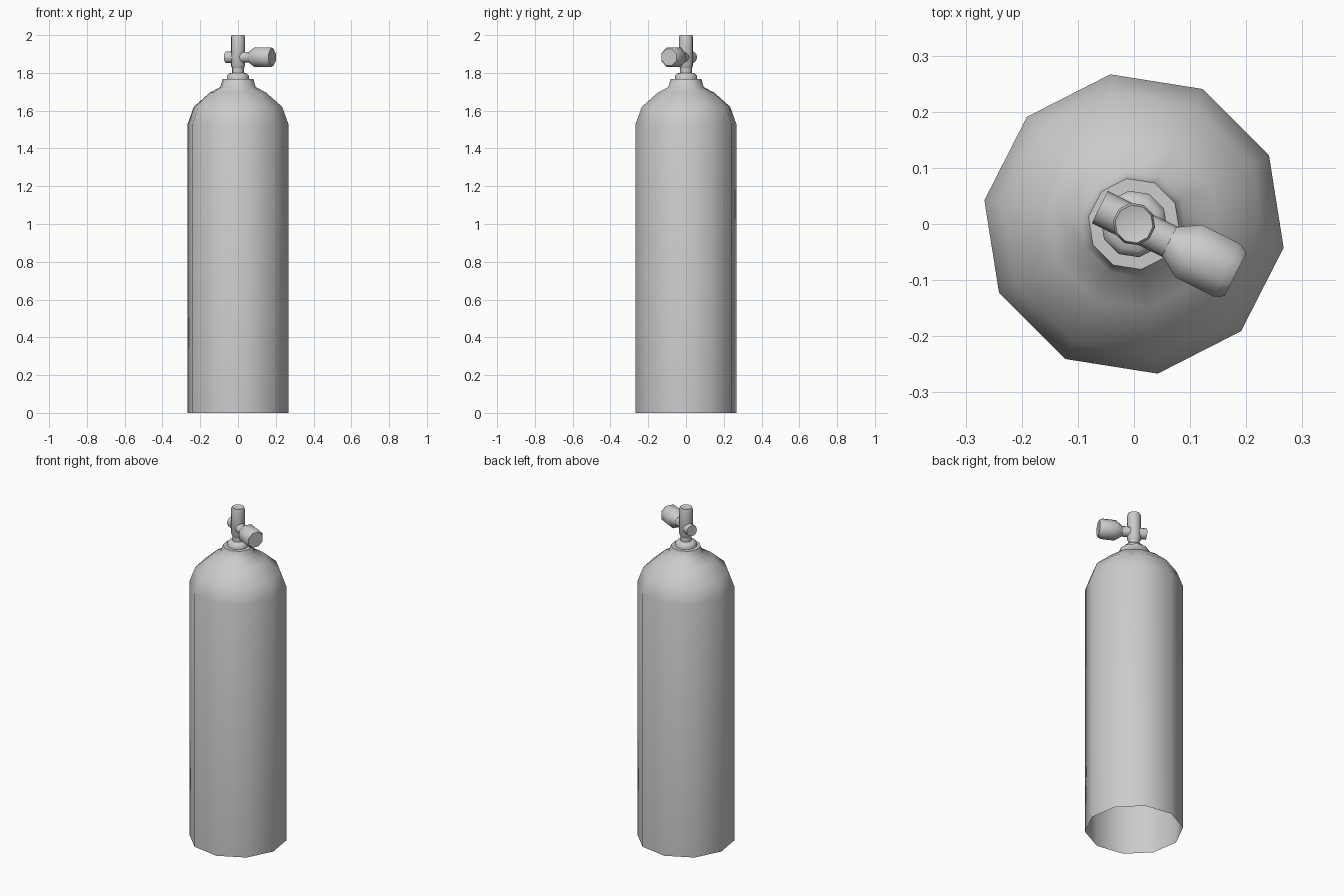
import bpy, bmesh, math
from mathutils import Matrix, Vector

if "Cube" in bpy.data.objects:
    bpy.data.objects.remove(bpy.data.objects["Cube"])


def lathe(name, profile, sides, phase=0.0, matrix=None):
    """Revolve (radius, height) points around z; radius 0 becomes a pole."""
    bm = bmesh.new()
    rings = []
    for r, h in profile:
        if r == 0:
            rings.append([bm.verts.new((0, 0, h))] * sides)
        else:
            rings.append([bm.verts.new((r * math.cos(phase + 2 * math.pi * i / sides),
                                        r * math.sin(phase + 2 * math.pi * i / sides), h))
                          for i in range(sides)])
    for a, b in zip(rings, rings[1:]):
        for i in range(sides):
            j = (i + 1) % sides
            corners = list(dict.fromkeys((a[i], a[j], b[j], b[i])))
            bm.faces.new(corners)
    if matrix:
        bm.transform(matrix)
    mesh = bpy.data.meshes.new(name)
    bm.to_mesh(mesh)
    bm.free()
    obj = bpy.data.objects.new(name, mesh)
    bpy.context.collection.objects.link(obj)
    bpy.ops.object.select_all(action='DESELECT')
    obj.select_set(True)
    bpy.context.view_layer.objects.active = obj
    bpy.ops.object.shade_smooth_by_angle(angle=math.radians(46))
    return obj


phase = math.radians(27)

# Open-bottomed ten-sided cylinder with a domed shoulder and raised neck
lathe("tank_body", [(0.27, 0), (0.27, 1.53), (0.237, 1.62), (0.152, 1.695),
                    (0.095, 1.725), (0.082, 1.768), (0.0, 1.77)], 10, phase)

# Stepped collar and valve neck
lathe("neck_collar", [(0.06, 1.765), (0.06, 1.785), (0.048, 1.797),
                      (0.031, 1.80), (0.031, 1.83)], 10, phase)

# Upright valve post with a slightly dished top
lathe("valve_post", [(0, 1.825), (0.031, 1.825), (0.038, 1.838), (0.038, 1.988),
                     (0.034, 2.0), (0, 1.99)], 10, phase)

# Side stem and hand knob share one horizontal axis
axis = Vector((math.cos(math.radians(-26.4)), math.sin(math.radians(-26.4)), 0))
side = Matrix.Translation((0, 0, 1.883)) @ axis.to_track_quat('Z', 'Y').to_matrix().to_4x4()
lathe("valve_stem", [(0, -0.068), (0.032, -0.068), (0.032, 0.0),
                     (0.03, 0.0), (0.03, 0.075)], 10, 0, side)
lathe("hand_knob", [(0, 0.07), (0.031, 0.07), (0.057, 0.109), (0.057, 0.184),
                    (0.047, 0.202), (0, 0.202)], 8, math.pi / 8, side)
